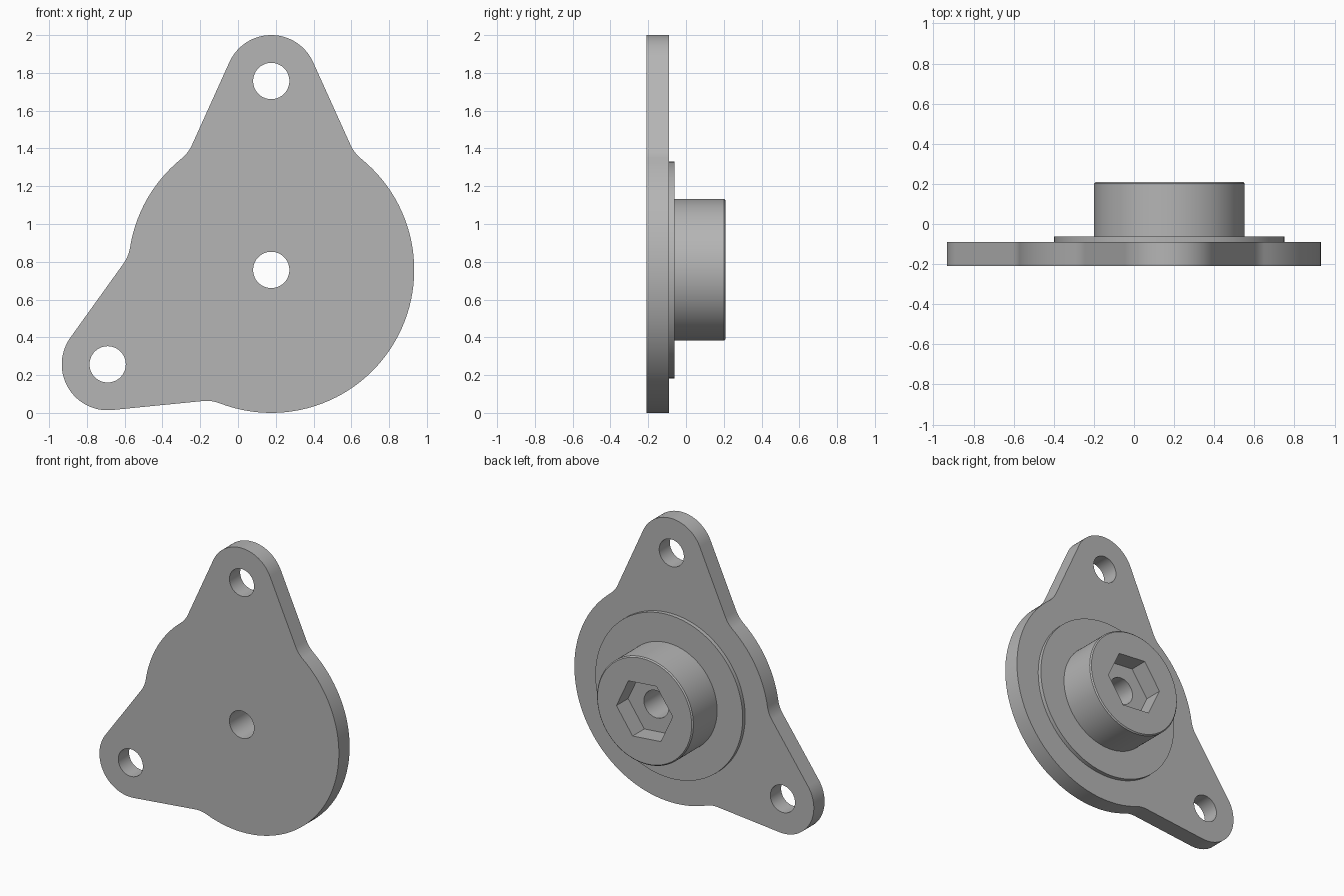
import bpy
import bmesh
from math import sin, cos, asin, acos, radians, degrees
from mathutils import Vector

if "Cube" in bpy.data.objects:
    bpy.data.objects.remove(bpy.data.objects["Cube"], do_unlink=True)

# Main dimensions
CENTRE = Vector((0.176, 0.757))
DISC_R, EAR_R, FILLET_R = 0.757, 0.243, 0.2
EAR_DIST, LINE_OFFSET = 1.0, 0.655
HOLE_R = 0.096
EAR_ANGLES = (90, 210)
Y_FRONT, Y_PLATE, Y_STEP, Y_BACK = -0.21, -0.09, -0.062, 0.21
Y_SOCKET = 0.08

grey = bpy.data.materials.new("satin grey")
grey.use_nodes = True
colour = (0.46, 0.46, 0.46, 1)
grey.diffuse_color = colour
grey.node_tree.nodes["Principled BSDF"].inputs["Base Color"].default_value = colour


def polar(angle, dist=1.0):
    return Vector((cos(radians(angle)), sin(radians(angle)))) * dist


def arc(centre, radius, start, end, step=3):
    """Points along an arc, leaving out the last one."""
    n = max(2, round(abs(end - start) / step))
    return [centre + polar(start + (end - start) * i / n, radius) for i in range(n)]


def prism(name, outline, y0, y1, chamfer=0.0):
    """Solid with an outline in the xz plane, running from y0 to y1."""
    middle = sum(outline, Vector((0, 0))) / len(outline)
    layers = [(y0, 0.0), (y1 - chamfer, 0.0)]
    if chamfer:
        layers.append((y1, chamfer))
    bm = bmesh.new()
    rings = []
    for y, inset in layers:
        pts = [p - (p - middle).normalized() * inset for p in outline]
        rings.append([bm.verts.new((p.x, y, p.y)) for p in pts])
    bm.faces.new(rings[0])
    bm.faces.new(rings[-1])
    for a, b in zip(rings, rings[1:]):
        for i in range(len(a)):
            j = (i + 1) % len(a)
            bm.faces.new((a[i], a[j], b[j], b[i]))
    bmesh.ops.recalc_face_normals(bm, faces=bm.faces)
    mesh = bpy.data.meshes.new(name)
    bm.to_mesh(mesh)
    bm.free()
    mesh.materials.append(grey)
    obj = bpy.data.objects.new(name, mesh)
    bpy.context.collection.objects.link(obj)
    return obj


def finish(obj, cutters):
    """Cut the holes, then shade smooth with sharp edges."""
    bpy.ops.object.select_all(action="DESELECT")
    obj.select_set(True)
    bpy.context.view_layer.objects.active = obj
    for cutter in cutters:
        mod = obj.modifiers.new("hole", "BOOLEAN")
        mod.operation, mod.solver, mod.object = "DIFFERENCE", "EXACT", cutter
        bpy.ops.object.modifier_apply(modifier=mod.name)
    bpy.ops.object.shade_smooth_by_angle(angle=radians(25))


# Plate outline: disc with two tapered ears blended in by fillets
side = 90 - degrees(asin((LINE_OFFSET - EAR_R) / EAR_DIST))
blend = side - degrees(acos((LINE_OFFSET + FILLET_R) / (DISC_R + FILLET_R)))
outline = []
for axis, following in zip(EAR_ANGLES, (EAR_ANGLES[1], EAR_ANGLES[0] + 360)):
    before = CENTRE + polar(axis - blend, DISC_R + FILLET_R)
    after = CENTRE + polar(axis + blend, DISC_R + FILLET_R)
    tip = CENTRE + polar(axis, EAR_DIST)
    outline += arc(before, FILLET_R, axis - blend + 180, axis - side + 180)
    # the straight flank starts where the fillet ends
    outline.append(before + polar(axis - side + 180, FILLET_R))
    outline += arc(tip, EAR_R, axis - side, axis + side)
    outline.append(tip + polar(axis + side, EAR_R))
    outline += arc(after, FILLET_R, axis + side + 180, axis + blend + 180)
    outline += arc(CENTRE, DISC_R, axis + blend, following - blend)

plate = prism("mounting_plate", outline, Y_FRONT, Y_PLATE)
flange = prism("raised_step", arc(CENTRE, 0.574, 0, 360), Y_PLATE, Y_STEP)
boss = prism("boss", arc(CENTRE, 0.375, 0, 360), Y_STEP, Y_BACK, chamfer=0.008)

# Cutters for the bore, the ear holes and the hexagonal socket
bore = prism("bore_cutter", arc(CENTRE, HOLE_R, 0, 360, 6), -0.4, 0.4)
ear_cutters = [
    prism("ear_hole_cutter", arc(CENTRE + polar(a, EAR_DIST), HOLE_R, 0, 360, 6), -0.4, 0.4)
    for a in EAR_ANGLES
]
socket = prism("socket_cutter", arc(CENTRE, 0.22, -5, 355, 60), Y_SOCKET, 0.4)

finish(plate, [bore] + ear_cutters)
finish(flange, [bore])
finish(boss, [bore, socket])

for cutter in [bore, socket] + ear_cutters:
    bpy.data.objects.remove(cutter, do_unlink=True)
